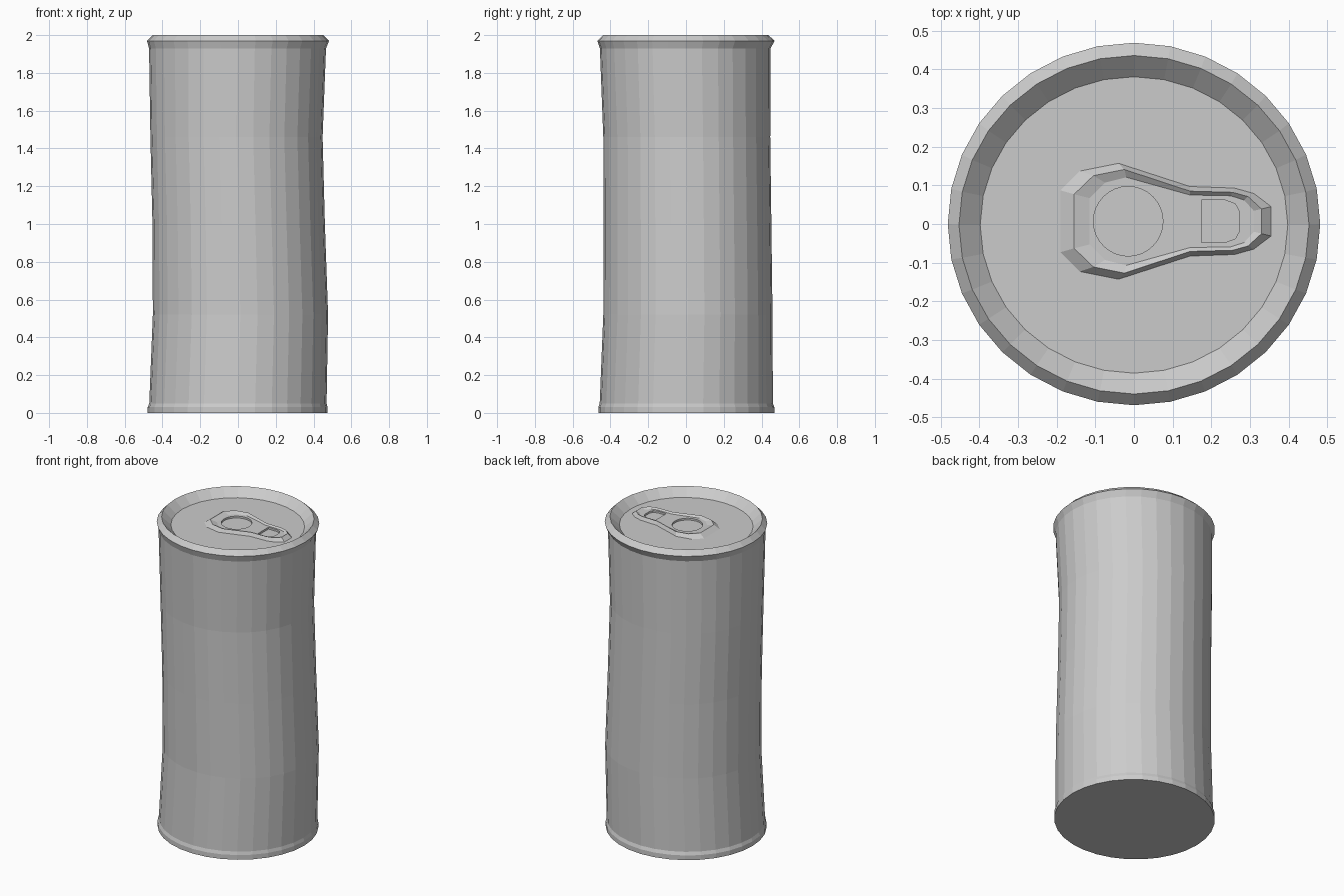
import bpy, bmesh, math

if "Cube" in bpy.data.objects:
    bpy.data.objects.remove(bpy.data.objects["Cube"])

SEG = 32
FLOOR = 1.95


def finish(bm, name):
    bmesh.ops.recalc_face_normals(bm, faces=bm.faces)
    me = bpy.data.meshes.new(name)
    bm.to_mesh(me)
    bm.free()
    ob = bpy.data.objects.new(name, me)
    bpy.context.collection.objects.link(ob)
    return ob


def loop(bm, pts, z):
    return [bm.verts.new((x, y, z)) for x, y in pts]


def bridge(bm, a, b):
    n = len(a)
    for i in range(n):
        j = (i + 1) % n
        bm.faces.new((a[i], a[j], b[j], b[i]))


# Can shell: slightly dented rings as (z, x min, x max, y min, y max)
rings = [
    (0.00, -.478, .474, -.464, .468),
    (0.03, -.478, .474, -.464, .468),
    (0.05, -.470, .469, -.457, .460),
    (0.52, -.451, .477, -.438, .458),
    (1.00, -.453, .460, -.437, .452),
    (1.46, -.464, .448, -.438, .446),
    (1.93, -.471, .466, -.456, .448),
    (1.97, -.482, .482, -.469, .469),
    (2.00, -.453, .453, -.440, .436),
    (FLOOR, -.398, .398, -.386, .381),
]
bm = bmesh.new()
prev = None
for z, x0, x1, y0, y1 in rings:
    pts = [((x0 + x1) / 2 + (x1 - x0) / 2 * math.cos(2 * math.pi * i / SEG),
            (y0 + y1) / 2 + (y1 - y0) / 2 * math.sin(2 * math.pi * i / SEG))
           for i in range(SEG)]
    cur = loop(bm, pts, z)
    if prev:
        bridge(bm, prev, cur)
    else:
        bm.faces.new(cur)
    prev = cur
bm.faces.new(prev)
finish(bm, "can_body")


# Pull tab: raised border around a lower plate with two openings
def mirrored(half, cy=.007):
    return [(x, cy + y) for x, y in half] + [(x, cy - y) for x, y in reversed(half)]


outer = [(-.19, .08), (-.14, .13), (-.04, .15), (.145, .09), (.26, .086), (.31, .072), (.355, .038)]
ridge = [(-.155, .07), (-.105, .118), (-.025, .134), (.145, .078), (.255, .075), (.295, .064), (.33, .032)]
inner = [(-.115, .06), (-.075, .10), (-.02, .114), (.145, .068), (.25, .066), (.285, .055), (.31, .027)]
slot = [(.175, .055), (.235, .055), (.262, .045), (.273, .025)]
circle = [(-.015 + .09 * math.cos(2 * math.pi * i / SEG), .007 + .09 * math.sin(2 * math.pi * i / SEG))
          for i in range(SEG)]

bm = bmesh.new()
a = loop(bm, mirrored(outer), FLOOR)
b = loop(bm, mirrored(ridge), FLOOR + .022)
c = loop(bm, mirrored(inner), FLOOR + .012)
bridge(bm, a, b)
bridge(bm, b, c)
edges = [bm.edges.get((c[i - 1], c[i])) for i in range(len(c))]
for pts in (circle, mirrored(slot)):
    top = loop(bm, pts, FLOOR + .012)
    bridge(bm, top, loop(bm, pts, FLOOR))
    edges += [bm.edges.get((top[i - 1], top[i])) for i in range(len(top))]
bmesh.ops.triangle_fill(bm, edges=edges, use_beauty=True, normal=(0, 0, 1))
finish(bm, "pull_tab")
